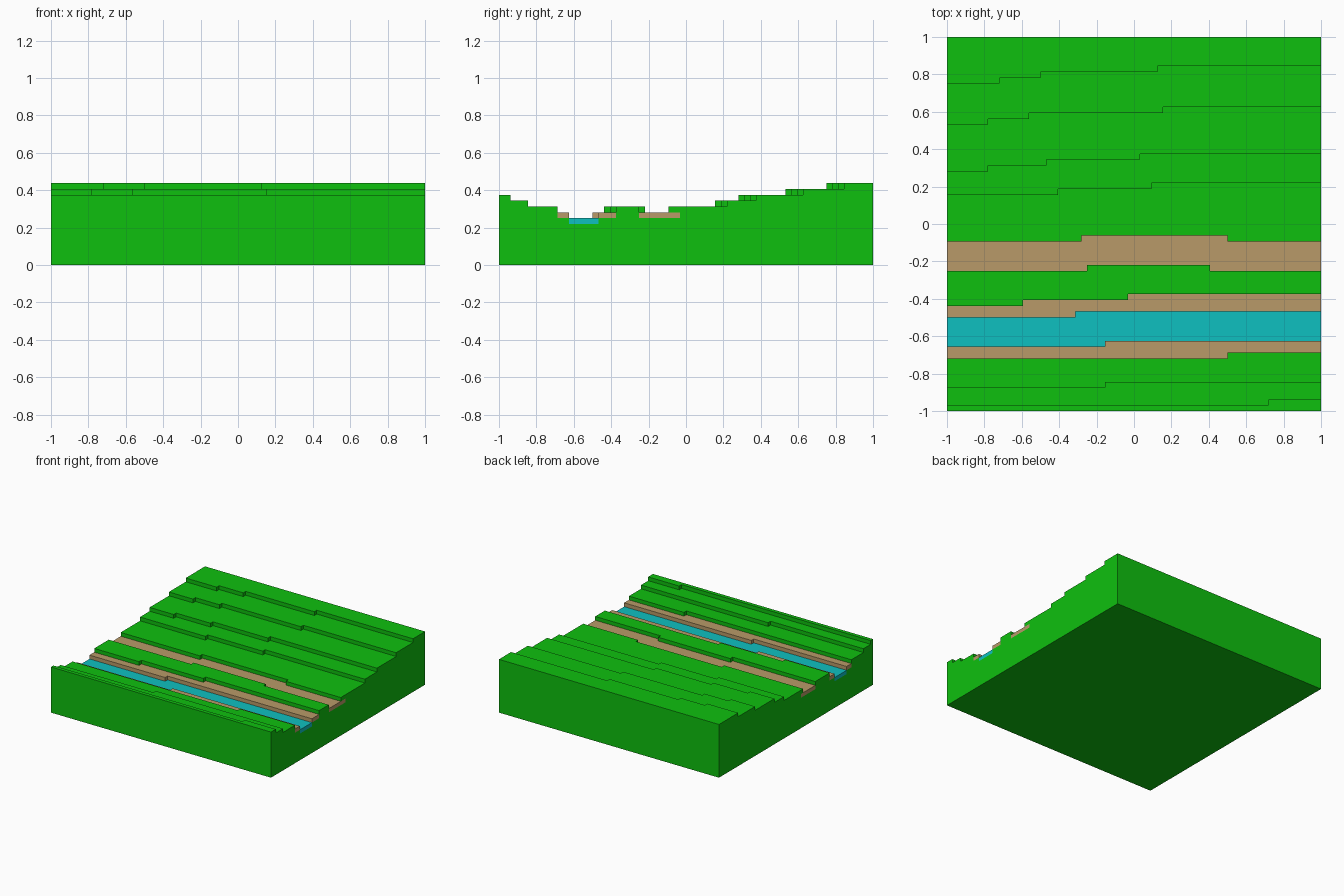
import bpy
import bmesh

cube = bpy.data.objects.get("Cube")
if cube:
    bpy.data.objects.remove(cube, do_unlink=True)

U = 1 / 32  # size of one terrain step


def material(name, rgb):
    m = bpy.data.materials.new(name)
    m.use_nodes = True
    m.diffuse_color = (*rgb, 1)
    bsdf = next(n for n in m.node_tree.nodes if n.type == 'BSDF_PRINCIPLED')
    bsdf.inputs["Base Color"].default_value = (*rgb, 1)
    bsdf.inputs["Roughness"].default_value = 0.9
    return m


GRASS = material("grass green", (0.0045, 0.527, 0.0045))
SAND = material("sand tan", (0.48, 0.323, 0.138))
WATER = material("water cyan", (0.0045, 0.527, 0.527))


def path(contour):
    """Expand (x start, y) steps into a staircase line running left to right."""
    pts = []
    for i, (x, y) in enumerate(contour):
        end = contour[i + 1][0] if i + 1 < len(contour) else 32
        pts += [(x, y), (end, y)]
    return pts


def strip(name, south, north, z0, z1, mat):
    """Block between two stepped contours, from level z0 up to level z1."""
    bm = bmesh.new()
    outline = path(south) + path(north)[::-1]
    face = bm.faces.new([bm.verts.new((x * U, y * U, z0 * U)) for x, y in outline])
    top = bmesh.ops.extrude_face_region(bm, geom=[face])["geom"]
    bmesh.ops.translate(bm, vec=(0, 0, (z1 - z0) * U),
                        verts=[v for v in top if isinstance(v, bmesh.types.BMVert)])
    bmesh.ops.recalc_face_normals(bm, faces=bm.faces)
    mesh = bpy.data.meshes.new(name)
    bm.to_mesh(mesh)
    bm.free()
    mesh.materials.append(mat)
    bpy.context.collection.objects.link(bpy.data.objects.new(name, mesh))


# Contours across the ground, in steps, listed from front to back
FRONT = [(-32, -32)]
BACK = [(-32, 32)]
ridge_high = [(-32, -31), (23, -30)]
ridge_low = [(-32, -28), (-5, -27)]
beach_front = [(-32, -23), (16, -22)]
water_front = [(-32, -21), (-5, -20)]
water_back = [(-32, -16), (-10, -15)]
beach_back = [(-32, -14), (-19, -13), (-1, -12)]
path_front = [(-32, -8), (-8, -7), (13, -8)]
path_back = [(-32, -3), (-9, -2), (16, -3)]
path_bed_back = [(-32, -2), (-9, -1)]
hill = [
    [(-32, 5), (-13, 6), (3, 7)],
    [(-32, 9), (-25, 10), (-15, 11), (1, 12)],
    [(-32, 17), (-25, 18), (-18, 19), (5, 20)],
    [(-32, 24), (-23, 25), (-16, 26), (4, 27)],
]

# Ground slab and the river channel in it
strip("ground_slab", FRONT, BACK, 0, 7, GRASS)
strip("river_bank_front", FRONT, water_front, 7, 8, GRASS)
strip("river_water", water_front, water_back, 7, 8, WATER)
strip("river_bank_back", water_back, BACK, 7, 8, GRASS)

# Beaches and sandy path
strip("meadow_base_front", FRONT, beach_front, 8, 9, GRASS)
strip("beach_front", beach_front, water_front, 8, 9, SAND)
strip("beach_back", water_back, beach_back, 8, 9, SAND)
strip("meadow_base_middle", beach_back, path_front, 8, 9, GRASS)
strip("sand_path", path_front, path_bed_back, 8, 9, SAND)
strip("meadow_base_back", path_bed_back, BACK, 8, 9, GRASS)

# Meadow turf
strip("meadow_front", FRONT, beach_front, 9, 10, GRASS)
strip("meadow_middle", beach_back, path_front, 9, 10, GRASS)
strip("meadow_back", path_back, BACK, 9, 10, GRASS)

# Front ridge and the terraced hill behind
strip("ridge_low", FRONT, ridge_low, 10, 11, GRASS)
strip("ridge_high", FRONT, ridge_high, 11, 12, GRASS)
for i, contour in enumerate(hill):
    strip(f"hill_terrace_{i + 1}", contour, BACK, 10 + i, 11 + i, GRASS)
